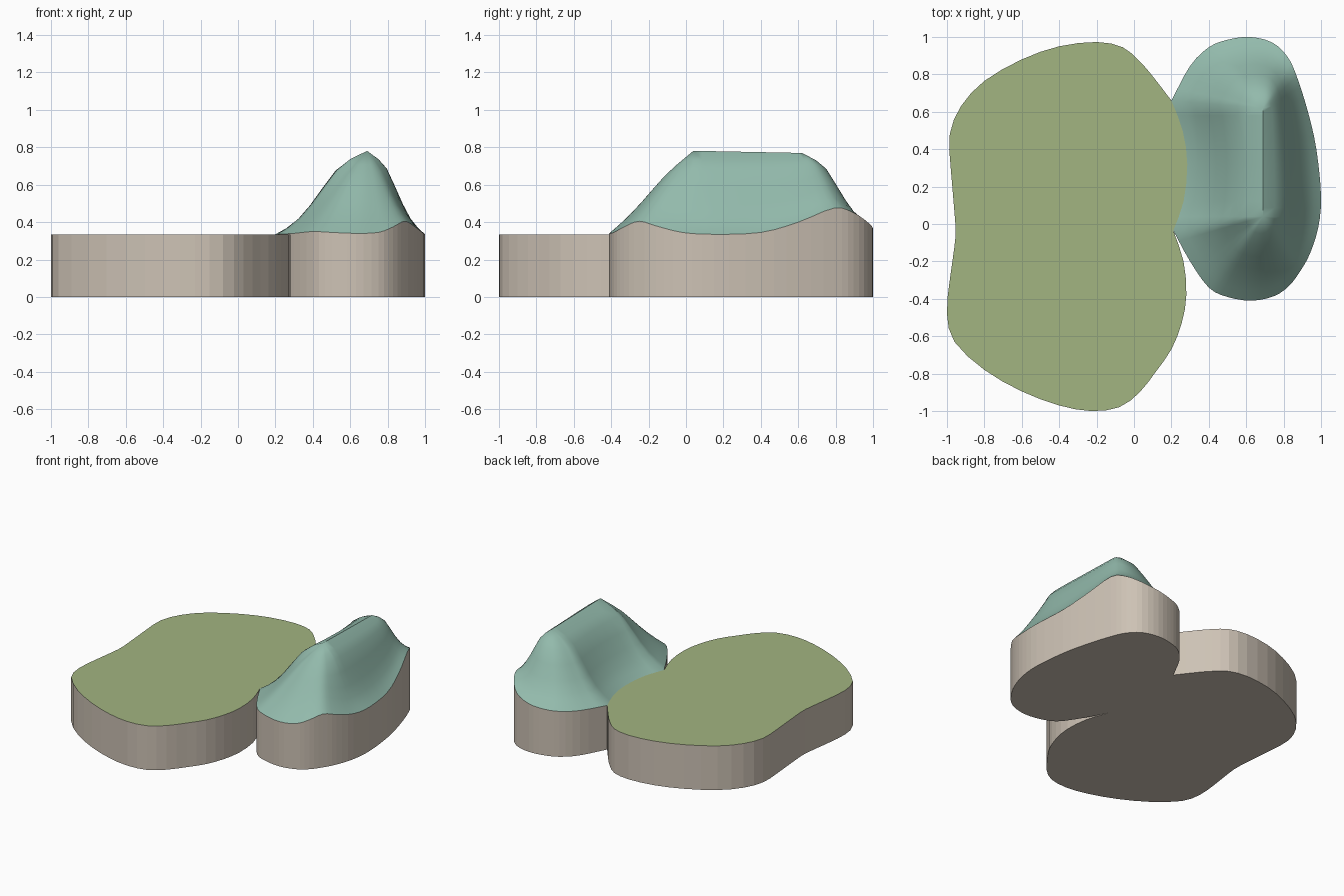
import bpy, bmesh
from mathutils import Vector

if "Cube" in bpy.data.objects:
    bpy.data.objects.remove(bpy.data.objects["Cube"])

Z0 = 0.335
# Shared seam between plain and hill, from front notch to back notch
SEAM = [(.21, -.035, Z0), (.265, .12, Z0), (.285, .32, Z0), (.26, .5, Z0), (.2, .66, Z0)]
# Free edge of the plain, from back notch round to front notch
PLAIN = [(.2, .66), (.1, .79), (.03, .87), (-.06, .945), (-.2, .973), (-.4, .95), (-.6, .88),
         (-.8, .765), (-.925, .63), (-.985, .48), (-.98, .3), (-.955, 0), (-.96, -.12),
         (-.985, -.3), (-1, -.48), (-.96, -.63), (-.8, -.78), (-.6, -.895), (-.4, -.97),
         (-.23, -1), (-.08, -.98), (.03, -.9), (.12, -.785), (.2, -.67), (.255, -.53),
         (.28, -.38), (.265, -.2), (.21, -.035)]
# Free edge of the hill with its rim height, from back notch to front notch
HILL = [(.2, .66, Z0), (.3, .845, .34), (.4, .945, .345), (.5, .985, .35), (.62, 1, .365),
        (.74, .97, .4), (.82, .895, .45), (.87, .79, .475), (.93, .6, .4), (.975, .4, .345),
        (1, .15, .335), (.985, -.02, .345), (.94, -.16, .38), (.89, -.25, .405),
        (.83, -.33, .375), (.75, -.385, .345), (.63, -.41, .34), (.5, -.39, .345),
        (.4, -.34, .35), (.3, -.2, .34), (.21, -.035, Z0)]
# Hill slope: share of the way to the ridge -> share of the height
SLOPE = [(0, 0), (.12, .075), (.25, .19), (.38, .36), (.52, .58), (.66, .79), (.8, .9), (1, 1)]


def smooth_path(pts, n):
    """Catmull-Rom path through pts, last point left out."""
    p = [Vector((*q[:2], q[2] if len(q) > 2 else Z0)) for q in pts]
    p = [p[0] * 2 - p[1]] + p + [p[-1] * 2 - p[-2]]
    out = []
    for a, b, c, d in zip(p, p[1:], p[2:], p[3:]):
        for i in range(n):
            t = i / n
            out.append((b * 2 + (c - a) * t + (a * 2 - b * 5 + c * 4 - d) * t * t
                        + (b * 3 - a - c * 3 + d) * t ** 3) / 2)
    return out


def material(name, rgb):
    m = bpy.data.materials.new(name)
    m.diffuse_color = (*rgb, 1)
    m.use_nodes = True
    m.node_tree.nodes["Principled BSDF"].inputs["Base Color"].default_value = m.diffuse_color
    return m


def finish(bm, name, mats):
    bmesh.ops.remove_doubles(bm, verts=bm.verts, dist=1e-5)
    bmesh.ops.recalc_face_normals(bm, faces=bm.faces)
    me = bpy.data.meshes.new(name)
    bm.to_mesh(me)
    bm.free()
    ob = bpy.data.objects.new(name, me)
    bpy.context.collection.objects.link(ob)
    for m in mats:
        me.materials.append(m)


def walls(bm, rim):
    """Vertical walls and a floor under the rim."""
    base = [bm.verts.new((v.co.x, v.co.y, 0)) for v in rim]
    for i in range(len(rim)):
        bm.faces.new((rim[i - 1], rim[i], base[i], base[i - 1]))
    bm.faces.new(base)


earth = material("earth", (.61, .54, .46))
grass = material("grass", (.36, .46, .22))
rock = material("hill_green", (.29, .49, .41))
seam = smooth_path(SEAM, 2)

# Flat plain
bm = bmesh.new()
rim = [bm.verts.new(p) for p in smooth_path(PLAIN, 2) + seam]
walls(bm, rim)
bm.faces.new(rim).material_index = 1
finish(bm, "plain", [earth, grass])

# Hill: rings climbing from the rim to a straight ridge
bm = bmesh.new()
outline = smooth_path(HILL, 3) + seam
rings = []
for t, h in SLOPE:
    ring = []
    for p in outline:
        y = min(max(p.y, .04), .62)
        top = Vector((.69, y, .781 - .02 * (y - .04)))
        front = min(max((.04 - p.y) / .3, 0), 1)    # straighter slope at the front
        k = h + (t - h) * front * .7
        q = p.lerp(top, t)
        q.z = p.z + (top.z - p.z) * k
        ring.append(bm.verts.new(q))
    rings.append(ring)
walls(bm, rings[0])
for a, b in zip(rings, rings[1:]):
    for i in range(len(a)):
        f = bm.faces.new((a[i - 1], a[i], b[i], b[i - 1]))
        f.material_index = 1
        f.smooth = True
rim_edges = [bm.edges.get((rings[0][i - 1], rings[0][i])) for i in range(len(outline))]
for e in rim_edges:
    e.smooth = False
# Close the ridge line
last = rings[-1]
bmesh.ops.remove_doubles(bm, verts=last, dist=1e-5)
ridge = sorted((v for v in bm.verts if abs(v.co.x - .69) < 1e-5 and v.co.z > .76),
               key=lambda v: v.co.y)
for a, b, c in zip(ridge, ridge[1:], ridge[2:]):
    for v in (a, b, c):
        v.co.x = .69
finish(bm, "hill", [earth, rock])
